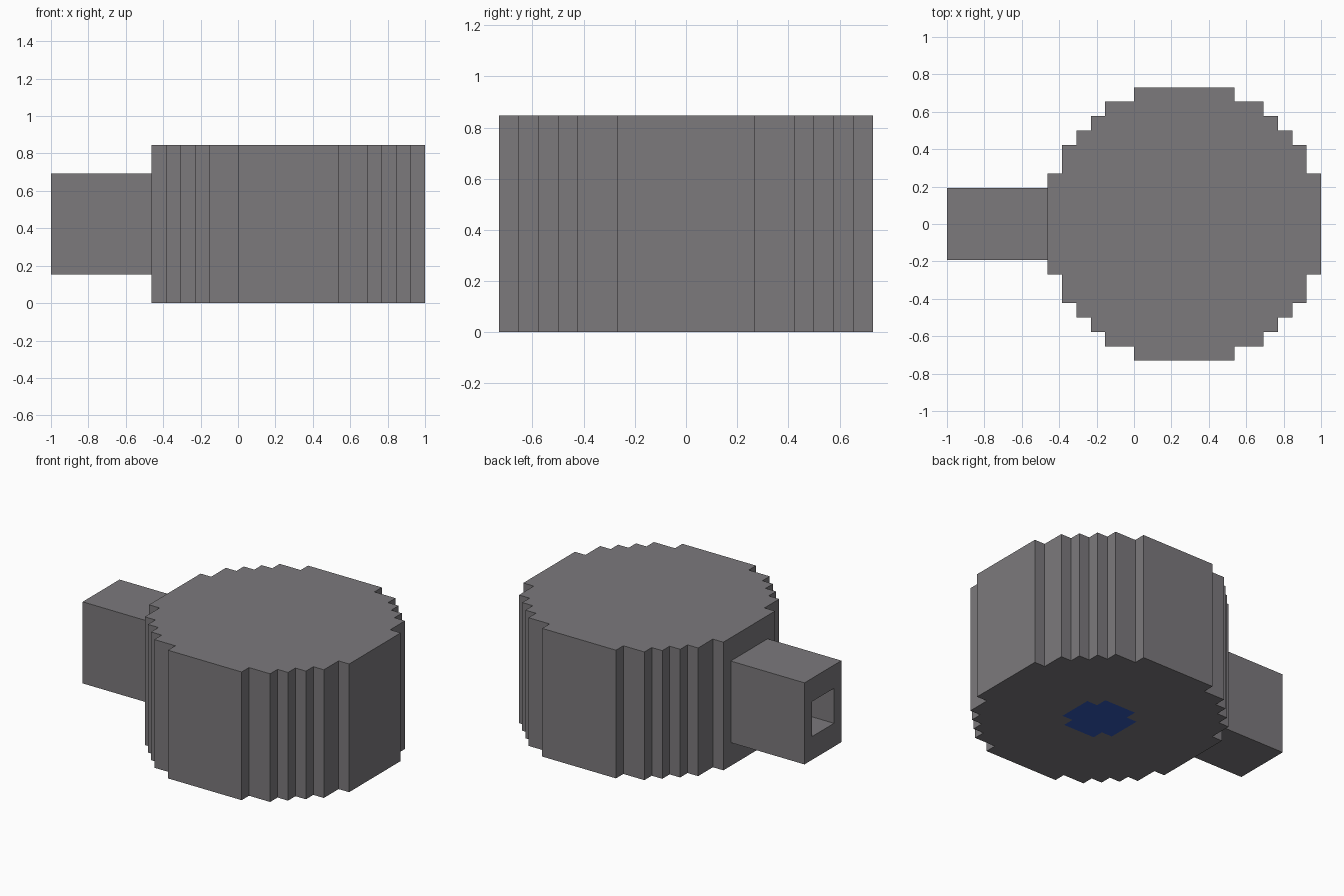
import bpy
import bmesh

cube = bpy.data.objects.get("Cube")
if cube:
    bpy.data.objects.remove(cube, do_unlink=True)

U = 2 / 26          # one block
BODY_X = 3.5        # body centre, in blocks


def material(name, rgb):
    mat = bpy.data.materials.new(name)
    mat.use_nodes = True
    mat.diffuse_color = (*rgb, 1)
    bsdf = mat.node_tree.nodes["Principled BSDF"]
    bsdf.inputs["Base Color"].default_value = (*rgb, 1)
    bsdf.inputs["Roughness"].default_value = 0.8
    return mat


grey = material("stone grey", (0.2, 0.192, 0.203))
blue = material("deep blue", (0.033, 0.1, 0.48))


def prism(name, outline, z0, z1, mat):
    """Extrude a flat outline, given in blocks, from z0 to z1."""
    bm = bmesh.new()
    face = bm.faces.new([bm.verts.new((x * U, y * U, z0 * U)) for x, y in outline])
    top = bmesh.ops.extrude_face_region(bm, geom=[face])["geom"]
    bmesh.ops.translate(bm, vec=(0, 0, (z1 - z0) * U),
                        verts=[v for v in top if isinstance(v, bmesh.types.BMVert)])
    bmesh.ops.recalc_face_normals(bm, faces=bm.faces)
    mesh = bpy.data.meshes.new(name)
    bm.to_mesh(mesh)
    bm.free()
    mesh.materials.append(mat)
    obj = bpy.data.objects.new(name, mesh)
    bpy.context.collection.objects.link(obj)
    return obj


def stepped_disc(steps):
    """Stair-stepped round outline from (half width, half depth) corners."""
    quarter = []
    for i, (x, y) in enumerate(steps):
        quarter.append((x, y))
        if i + 1 < len(steps):
            quarter.append((steps[i + 1][0], y))
    half = quarter + [(-x, y) for x, y in reversed(quarter)]
    ring = half + [(-x, -y) for x, y in half]
    return [(x + BODY_X, y) for x, y in ring]


def rect(x0, x1, half_y):
    return [(x0, -half_y), (x1, -half_y), (x1, half_y), (x0, half_y)]


def cut(obj, cutter):
    cutter.hide_render = True
    mod = obj.modifiers.new("cut", "BOOLEAN")
    mod.operation = "DIFFERENCE"
    mod.solver = "EXACT"
    mod.object = cutter
    bpy.context.view_layer.objects.active = obj
    bpy.ops.object.modifier_apply(modifier=mod.name)
    bpy.data.objects.remove(cutter, do_unlink=True)


# Round body with a pocket in its underside
body = prism("body", stepped_disc([(9.5, 3.5), (8.5, 5.5), (7.5, 6.5),
                                   (6.5, 7.5), (5.5, 8.5), (3.5, 9.5)]), 0, 11, grey)
plug_outline = stepped_disc([(2.5, 1.5), (1.5, 2.5)])
cut(body, prism("pocket_cutter", plug_outline, -1, 1, grey))

# Blue plug flush with the underside
prism("base_plug", plug_outline, 0, 1, blue)

# Square side arm with a square bore
arm = prism("side_arm", rect(-13, -6, 2.5), 2, 9, grey)
cut(arm, prism("bore_cutter", rect(-14, -5, 1.5), 4, 7, grey))
